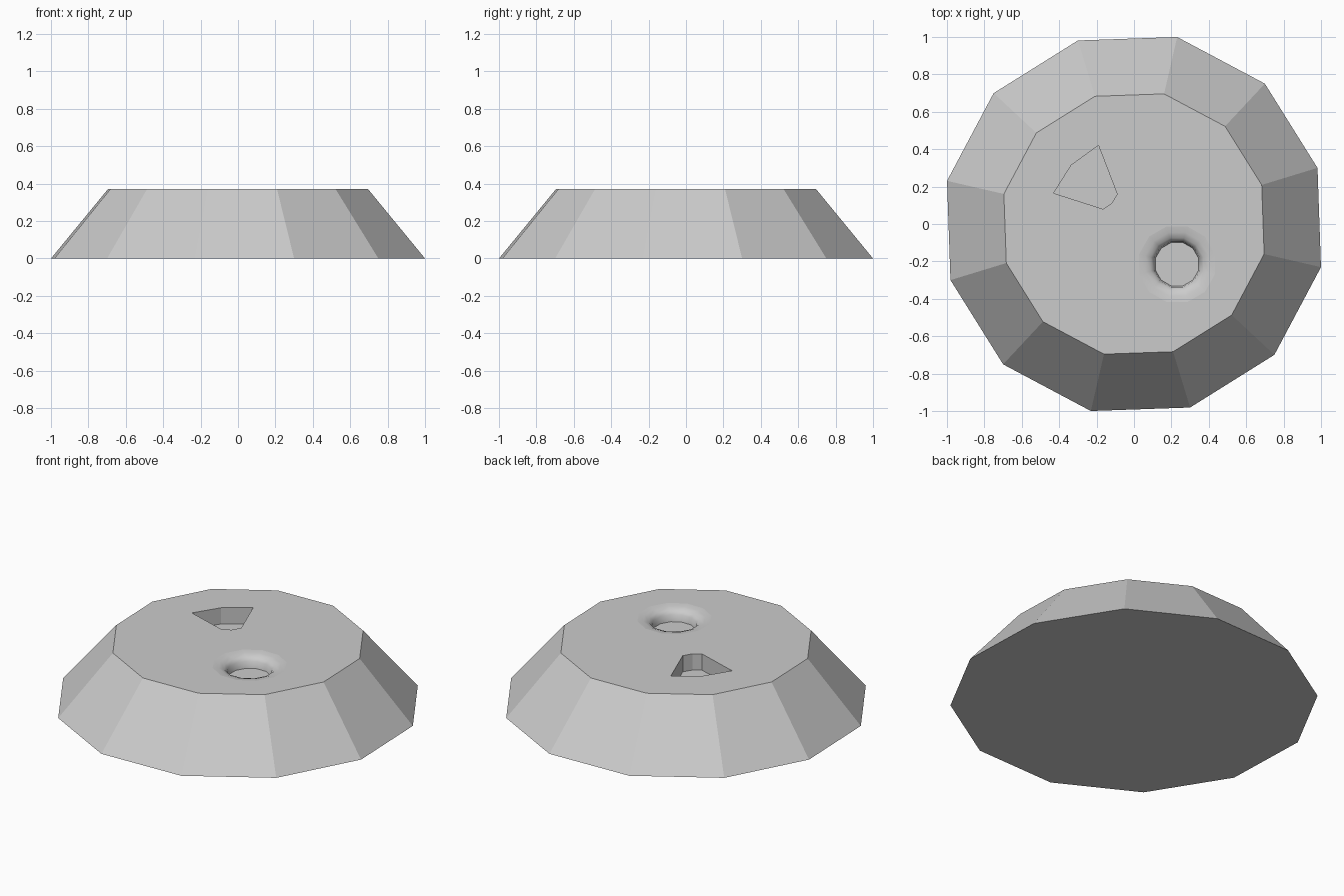
import bpy
import bmesh
from math import sin, cos, radians

cube = bpy.data.objects.get("Cube")
if cube:
    bpy.data.objects.remove(cube, do_unlink=True)

TOP = 0.37
bm = bmesh.new()


def polygon(radius, z, start, centre=(0, 0), sides=12):
    """Ring of vertices for a regular polygon."""
    return [bm.verts.new((centre[0] + radius * cos(radians(start + 360 * i / sides)),
                          centre[1] + radius * sin(radians(start + 360 * i / sides)), z))
            for i in range(sides)]


def bridge(a, b, smooth=False):
    """Quad strip between two rings."""
    n = len(a)
    for i in range(n):
        j = (i + 1) % n
        bm.faces.new((a[i], a[j], b[j], b[i])).smooth = smooth


def loop_edges(ring):
    return [bm.edges.get((v, ring[i - 1])) for i, v in enumerate(ring)]


# Tapered twelve-sided body
base = polygon(1.026, 0, 17)
rim = polygon(0.714, TOP, 17)
bm.faces.new(base)
bridge(base, rim)

# Round socket: soft dent that steepens into a flat floor
profile = [(0.21, TOP), (0.175, 0.366), (0.145, 0.355), (0.127, 0.335), (0.12, 0.295)]
rings = [polygon(r, z, 15, (0.23, -0.215)) for r, z in profile]
for upper, lower in zip(rings, rings[1:]):
    bridge(upper, lower, smooth=True)
bm.faces.new(rings[-1])
for edge in loop_edges(rings[-1]):
    edge.smooth = False

# Straight-walled angular pocket
outline = [(-0.19, 0.42), (-0.335, 0.315), (-0.43, 0.165),
           (-0.165, 0.08), (-0.12, 0.11), (-0.09, 0.16)]
pocket_top = [bm.verts.new((x, y, TOP)) for x, y in outline]
pocket_floor = [bm.verts.new((x, y, TOP - 0.1)) for x, y in outline]
bridge(pocket_top, pocket_floor)
bm.faces.new(pocket_floor)

# Flat top around both openings
edges = loop_edges(rim) + loop_edges(rings[0]) + loop_edges(pocket_top)
bmesh.ops.triangle_fill(bm, edges=edges, use_beauty=True, normal=(0, 0, 1))
bmesh.ops.recalc_face_normals(bm, faces=bm.faces[:])

mesh = bpy.data.meshes.new("tapered_base")
bm.to_mesh(mesh)
bm.free()
body = bpy.data.objects.new("tapered_base", mesh)
bpy.context.collection.objects.link(body)

# Plain grey
grey = bpy.data.materials.new("light_grey")
grey.use_nodes = True
colour = (0.6, 0.6, 0.6, 1)
grey.diffuse_color = colour
grey.node_tree.nodes["Principled BSDF"].inputs["Base Color"].default_value = colour
mesh.materials.append(grey)
